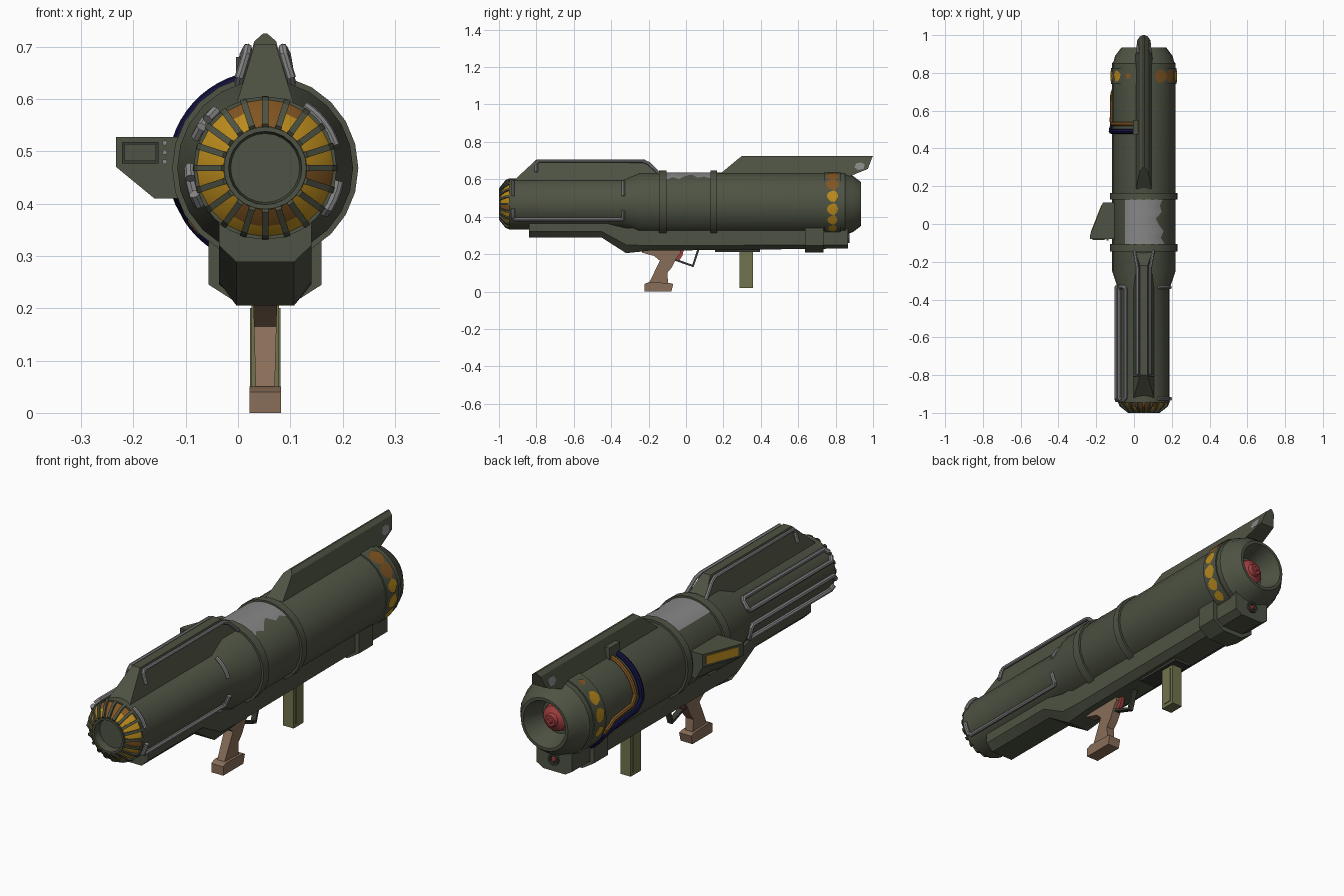
import bpy, bmesh
from math import sin, cos, radians, pi
from mathutils import Vector

cube = bpy.data.objects.get("Cube")
if cube:
    bpy.data.objects.remove(cube, do_unlink=True)

AX, AZ = 0.052, 0.468   # tube axis
parts = []


def material(name, r, g, b):
    m = bpy.data.materials.new(name)
    m.use_nodes = True
    m.diffuse_color = (r, g, b, 1)
    node = next(n for n in m.node_tree.nodes if n.type == 'BSDF_PRINCIPLED')
    node.inputs["Base Color"].default_value = (r, g, b, 1)
    node.inputs["Roughness"].default_value = 0.7
    return m


GREEN = material("army green", .077, .086, .056)
GOLD = material("hazard gold", .50, .26, .012)
RUST = material("rust orange", .22, .09, .016)
STEEL = material("worn steel", .24, .24, .24)
NAVY = material("navy blue", .006, .006, .05)
TAN = material("grip tan", .25, .155, .098)
OLIVE = material("pale olive", .17, .17, .075)
RED = material("dull red", .36, .05, .05)
DARK = material("dark green", .04, .045, .032)


def finish(name, bm, *mats, fix=True):
    bmesh.ops.remove_doubles(bm, verts=bm.verts, dist=1e-5)
    if fix:
        bmesh.ops.recalc_face_normals(bm, faces=bm.faces)
    me = bpy.data.meshes.new(name)
    bm.to_mesh(me)
    bm.free()
    for m in mats:
        me.materials.append(m)
    ob = bpy.data.objects.new(name, me)
    bpy.context.collection.objects.link(ob)
    parts.append(ob)
    return ob


def polar(deg, r, y, cx=AX, cz=AZ):
    a = radians(deg)
    return Vector((cx + r * cos(a), y, cz + r * sin(a)))


def lathe(name, profile, mat, n=24, cx=AX, cz=AZ):
    """Turn (y, radius) points about a lengthwise axis."""
    bm = bmesh.new()
    rings = [[bm.verts.new(polar(360 * i / n, r, y, cx, cz)) for i in range(n)] for y, r in profile]
    for a, b in zip(rings, rings[1:]):
        for i in range(n):
            j = (i + 1) % n
            bm.faces.new((a[i], a[j], b[j], b[i]))
    return finish(name, bm, mat)


def loft(name, loops, *mats):
    """Closed solid through matching loops of points."""
    bm = bmesh.new()
    vs = [[bm.verts.new(p) for p in loop] for loop in loops]
    n = len(vs[0])
    for a, b in zip(vs, vs[1:]):
        for i in range(n):
            j = (i + 1) % n
            bm.faces.new((a[i], a[j], b[j], b[i]))
    bm.faces.new(vs[0])
    bm.faces.new(vs[-1])
    return finish(name, bm, *mats)


def prism(name, side, width, mat):
    """Side outline (y, z) with half width given by height."""
    return loft(name, [[(AX + s * width(z), y, z) for y, z in side] for s in (-1, 1)], mat)


def box(name, x0, x1, y0, y1, z0, z1, mat):
    return loft(name, [[(x0, y, z0), (x1, y, z0), (x1, y, z1), (x0, y, z1)] for y in (y0, y1)], mat)


def taper(z0, w0, z1, w1):
    return lambda z: w0 + (w1 - w0) * (z - z0) / (z1 - z0)


def pipe(name, pts, r, mat):
    cu = bpy.data.curves.new(name, 'CURVE')
    cu.dimensions = '3D'
    cu.bevel_depth, cu.bevel_resolution, cu.use_fill_caps = r, 2, True
    sp = cu.splines.new('POLY')
    sp.points.add(len(pts) - 1)
    for p, q in zip(sp.points, pts):
        p.co = (*q, 1)
    tmp = bpy.data.objects.new(name + "_path", cu)
    bpy.context.collection.objects.link(tmp)
    dg = bpy.context.evaluated_depsgraph_get()
    me = bpy.data.meshes.new_from_object(tmp.evaluated_get(dg))
    bpy.data.objects.remove(tmp, do_unlink=True)
    me.materials.clear()
    me.materials.append(mat)
    ob = bpy.data.objects.new(name, me)
    bpy.context.collection.objects.link(ob)
    parts.append(ob)


def wrapped_path(keys, r, step=6):
    """Points on the tube between (angle, y) keys."""
    pts = []
    for (a, y), (b, v) in zip(keys, keys[1:]):
        n = max(1, int(abs(b - a) / step))
        pts += [polar(a + (b - a) * i / n, r, y + (v - y) * i / n) for i in range(n)]
    return pts + [polar(keys[-1][0], r, keys[-1][1])]


# Main tube with its bore and hollow tail
lathe("tube", [(-.965, 0), (-.965, .066), (-1, .07), (-1, .079), (-.985, .079), (-.945, .125),
               (-.945, .137), (-.34, .137), (-.25, .168), (.85, .168), (.86, .16), (.89, .152),
               (.935, .118), (.935, .105), (.89, .09), (.84, .075), (.84, 0)], GREEN)
for k, (y0, y1, r) in enumerate([(-.145, -.105, .178), (.13, .165, .178), (.74, .825, .174)]):
    lathe(f"band_{k + 1}", [(y0, .16), (y0, r), (y1, r), (y1, .16)], GREEN)
lathe("tail_charge", [(.84, .062), (.865, .055), (.88, .03), (.895, .024), (.895, .012), (.905, .01), (.905, 0)], RED)

# Nose: gold and rust panels between vanes
N = 20
nose = lathe("nose_panels", [(-.944, .132), (-.97, .112), (-.992, .08)], GOLD, N)
nose.data.materials.append(RUST)
for f in nose.data.polygons:
    c = f.center
    f.material_index = int((c.z > .555) or (c.x > .14 and .42 < c.z < .47) or (c.z < .4 and c.y < -.97))
for i in range(N):
    a = 360 * i / N
    loops = []
    for y, r in ((-.94, .125), (-.94, .138), (-.965, .128), (-1, .084), (-.99, .07)):
        t = Vector((-sin(radians(a)), 0, cos(radians(a)))) * .006
        loops.append((polar(a, r, y) - t, polar(a, r, y) + t))
    loft(f"nose_vane_{i + 1}", [[p[s] for p in loops] for s in (0, 1)], GREEN)

# Top fins
prism("front_fin", [(-.935, .58), (-.8, .705), (-.22, .705), (-.14, .62), (-.14, .58)],
      taper(.58, .058, .705, .02), GREEN)
fin_w = taper(.61, .047, .71, .021)
prism("rear_fin", [(.16, .61), (.28, .71), (.993, .71), (.972, .655), (.86, .61)], fin_w, GREEN)
prism("rear_fin_ridge", [(.28, .71), (.3, .725), (1, .725), (.993, .71)], taper(.71, .021, .725, .004), GREEN)
for s in (-1, 1):
    spot = [(.9, .665), (.91, .685), (.935, .69), (.955, .68), (.95, .655), (.92, .65)]
    loft("fin_wear", [[(AX + s * (fin_w(z) + d), y, z) for y, z in spot] for d in (-.003, .002)], STEEL)

# Steel pipes on the fin and barrel
for s in (-1, 1):
    pipe("fin_pipe", [(AX + s * x, y, z) for x, y, z in
                      [(.05, -.8, .64), (.036, -.8, .685), (.034, -.79, .697), (.034, -.23, .697),
                       (.04, -.2, .685), (.05, -.14, .628)]], .009, STEEL)
for k, (a, b) in enumerate([(132, 155), (180, 208)]):
    pipe(f"barrel_loop_{k + 1}", wrapped_path(
        [(a + 8, -.935), (a, -.92), (a, -.345), (a + 5, -.333), (b - 5, -.333), (b, -.345),
         (b, -.92), (b - 8, -.935)], .144), .011, STEEL)
pipe("barrel_pipe", wrapped_path([(-10, -.925), (-32, -.925), (-36, -.91), (-36, -.345), (-32, -.335), (-14, -.335)],
                                 .143), .01, STEEL)
for y in (-.925, -.335):
    pipe("barrel_clip", wrapped_path([(18, y), (58, y)], .141), .009, STEEL)

# Worn steel patch on the middle sleeve
bm = bmesh.new()
edge = [50, 58, 52, 62, 68, 56, 60, 54]
rows = [[bm.verts.new(polar(e + (126 - e) * i / 16, .1695, -.105 + .235 * j / 7)) for j, e in enumerate(edge)]
        for i in range(17)]
for a, b in zip(rows, rows[1:]):
    for j in range(7):
        bm.faces.new((a[j], a[j + 1], b[j + 1], b[j]))
finish("worn_patch", bm, STEEL, fix=False)

# Painted spots on the tail band
for deg, size, mat in [(14, .03, GOLD), (-9, .03, GOLD), (-29, .027, GOLD), (-48, .024, GOLD), (37, .035, RUST),
                       (59, .036, RUST), (118, .016, RUST), (145, .03, GOLD), (170, .03, GOLD), (195, .026, GOLD)]:
    bm = bmesh.new()
    mid = bm.verts.new(polar(deg, .1765, .783))
    rim = [bm.verts.new(polar(deg + size * (1 + .12 * (i % 3 - 1)) * sin(i * pi / 5) / .174 * 57.3, .1765,
                              .783 + size * cos(i * pi / 5))) for i in range(10)]
    for i in range(10):
        bm.faces.new((mid, rim[i], rim[(i + 1) % 10]))
    finish("band_spot", bm, mat, fix=False)

# Wrapped cables with their junction
pipe("navy_cable", wrapped_path([(106, .49), (182, .49), (196, .52), (203, .66), (213, .73), (237, .74)], .173),
     .013, NAVY)
pipe("rust_cable", wrapped_path([(106, .53), (172, .53), (184, .555), (190, .68), (202, .715), (225, .72)], .17),
     .011, RUST)
box("cable_junction", -.004, .02, .475, .55, .61, .68, GREEN)


# Underside rail and rear block
def rail_section(y, top, mid, low, w, b):
    return [(AX + x, y, z) for x, z in ((-w, top), (-w, mid), (-b, low), (b, low), (w, mid), (w, top))]


loft("under_rail", [rail_section(y, t, m, l, .088, .055) for y, t, m, l in
                    [(-.84, .37, .32, .288), (-.45, .37, .32, .288), (-.32, .34, .25, .205),
                     (-.2, .34, .245, .218), (.865, .34, .25, .23)]], GREEN)
loft("rear_block", [rail_section(y, .34, .245, .208, .108, .05) for y in (.635, .735)], GREEN)
lathe("rail_socket", [(.86, .026), (.875, .026), (.875, .017), (.868, .015), (.868, 0)], DARK, 12, AX, .285)
lathe("rail_plug", [(.866, .014), (.874, .008), (.874, 0)], RED, 12, AX, .285)

# Grip, trigger and guard
prism("grip", [(-.235, .225), (-.235, .208), (-.17, .19), (-.14, .165), (-.2, .04), (-.095, .04), (-.1, .1),
               (-.075, .13), (-.05, .18), (-.03, .205), (-.03, .225)], taper(0, .017, .22, .023), TAN)
prism("grip_foot", [(-.222, 0), (-.222, .04), (-.2, .05), (-.085, .045), (-.068, .04), (-.078, 0)],
      lambda z: .03, TAN)
prism("trigger", [(-.045, .23), (-.05, .175), (-.035, .168), (-.02, .19), (-.01, .23)], lambda z: .008, RED)
prism("trigger_guard", [(-.06, .165), (.04, .13), (.072, .225), (.06, .225), (.034, .143), (-.055, .175)],
      lambda z: .012, DARK)

# Foregrip with raised side panels and mount
box("foregrip_mount", .01, .094, .155, .395, .212, .245, DARK)
box("foregrip", .026, .078, .285, .357, .018, .22, OLIVE)
for x in (.023, .078):
    box("foregrip_panel", x, x + .003, .3, .342, .035, .2, OLIVE)

# Sight box with framed screen, knobs and gold plate
outline = [(-.1, .527), (-.233, .527), (-.233, .47), (-.16, .41), (-.1, .41)]


def sight_loop(y, squeeze):
    return [(-.1 + (x + .1) * squeeze, y, z) for x, z in outline]


loft("sight_box", [sight_loop(-.08, 1), sight_loop(-.06, 1), sight_loop(.115, .48)], GREEN)
box("sight_screen", -.222, -.152, -.083, -.078, .477, .518, DARK)
box("sight_glass", -.217, -.157, -.086, -.082, .481, .514, GREEN)
for z in (.48, .498, .516):
    lathe("sight_knob", [(-.075, .005), (-.088, .005), (-.088, 0)], STEEL, 8, -.14, z)
plate = taper(-.06, -.233, .115, -.164)
loft("sight_plate", [[(plate(y) - d, y, z) for y, z in ((-.045, .48), (.1, .48), (.1, .518), (-.045, .518))]
                     for d in (-.002, .003)], GOLD)

# Smooth round surfaces, keep hard edges
bpy.ops.object.select_all(action='DESELECT')
for ob in parts:
    ob.select_set(True)
bpy.context.view_layer.objects.active = parts[0]
bpy.ops.object.shade_smooth_by_angle(angle=radians(28))
